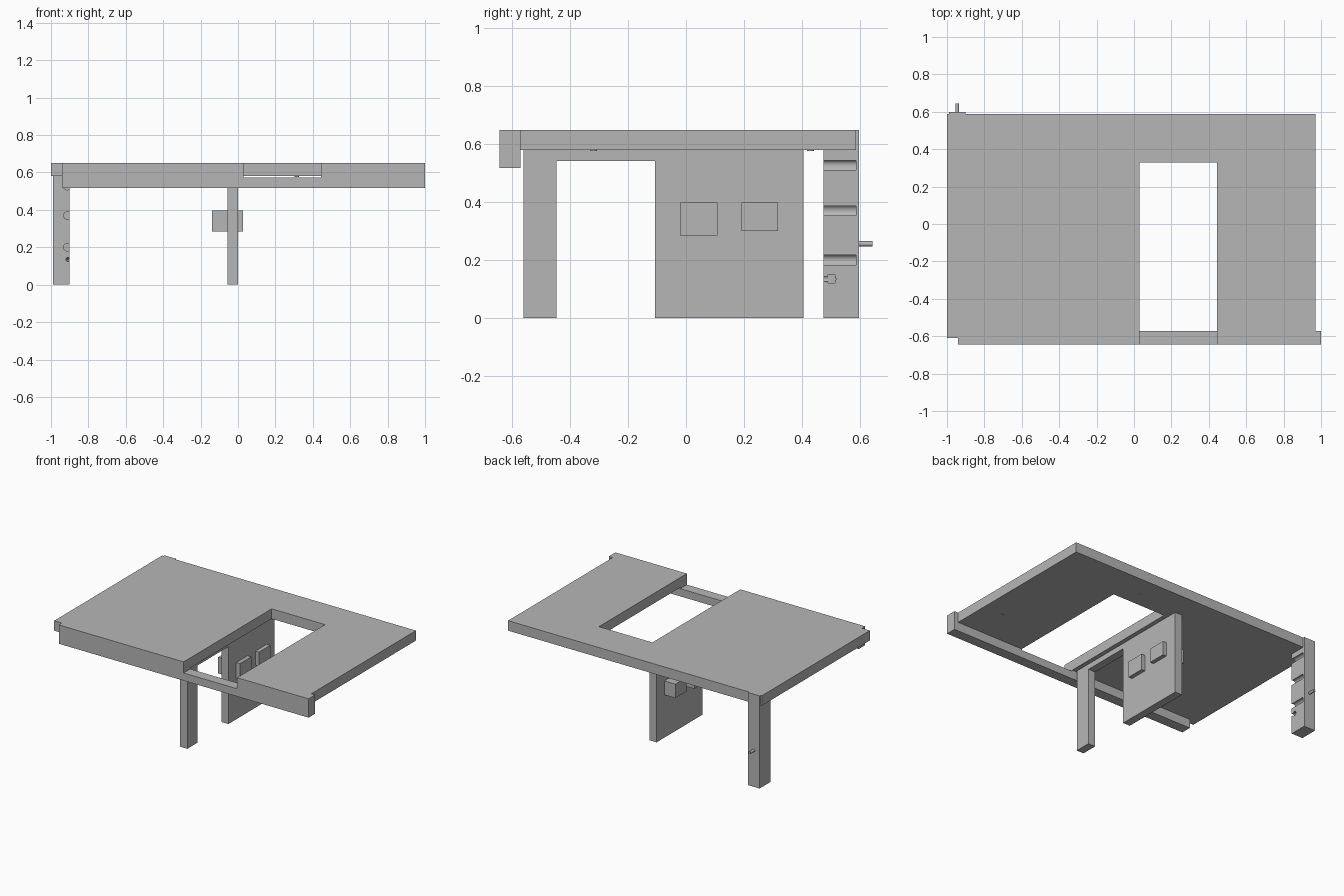
import bpy, bmesh, math
from mathutils import Vector

if "Cube" in bpy.data.objects:
    bpy.data.objects.remove(bpy.data.objects["Cube"], do_unlink=True)

grey = bpy.data.materials.new("plain grey")
grey.use_nodes = True
grey.diffuse_color = (0.47, 0.47, 0.47, 1)
grey.node_tree.nodes["Principled BSDF"].inputs["Base Color"].default_value = grey.diffuse_color


def finish(name, bm):
    bmesh.ops.recalc_face_normals(bm, faces=bm.faces[:])
    mesh = bpy.data.meshes.new(name)
    bm.to_mesh(mesh)
    bm.free()
    mesh.materials.append(grey)
    obj = bpy.data.objects.new(name, mesh)
    bpy.context.collection.objects.link(obj)
    return obj


def prism(name, outline, axis, start, end):
    """Extrude a flat outline along an axis; outline holds the other two coordinates in order."""
    bm = bmesh.new()
    verts = []
    for point in outline:
        co = list(point)
        co.insert(axis, start)
        verts.append(bm.verts.new(co))
    face = bm.faces.new(verts)
    geom = bmesh.ops.extrude_face_region(bm, geom=[face])["geom"]
    move = Vector((0, 0, 0))
    move[axis] = end - start
    bmesh.ops.translate(bm, vec=move, verts=[g for g in geom if isinstance(g, bmesh.types.BMVert)])
    return finish(name, bm)


def box(name, x0, x1, y0, y1, z0, z1):
    return prism(name, [(x0, y0), (x1, y0), (x1, y1), (x0, y1)], 2, z0, z1)


def rod(name, x, z, y0, y1, r0, r1, sides=32):
    """Round rod or cone lying along y."""
    bm = bmesh.new()
    bmesh.ops.create_cone(bm, cap_ends=True, segments=sides, radius1=r0, radius2=r1, depth=y1 - y0)
    obj = finish(name, bm)
    obj.rotation_euler.x = -math.pi / 2
    obj.location = (x, (y0 + y1) / 2, z)
    return obj


def cut(target, cutter):
    cutter.hide_render = True
    cutter.hide_viewport = True
    mod = target.modifiers.new("cut", "BOOLEAN")
    mod.operation = "DIFFERENCE"
    mod.solver = "EXACT"
    mod.object = cutter


# Roof slab, with a stairwell opening to the front and a small corner tab
prism("roof_slab", [(-1, -0.61), (-0.94, -0.61), (-0.94, -0.572), (0.03, -0.572),
                    (0.03, 0.33), (0.445, 0.33), (0.445, -0.572), (0.97, -0.572),
                    (0.97, 0.588), (-1, 0.588)], 2, 0.58, 0.65)

# Front beam, lowered across the opening
prism("front_beam", [(-0.94, 0.518), (1, 0.518), (1, 0.65), (0.445, 0.65),
                     (0.445, 0.572), (0.03, 0.572), (0.03, 0.65), (-0.94, 0.65)],
      1, -0.645, -0.572)

# Middle wall with a doorway
prism("middle_wall", [(-0.562, 0), (-0.447, 0), (-0.447, 0.542), (-0.107, 0.542),
                      (-0.107, 0), (0.405, 0), (0.405, 0.58), (-0.562, 0.58)],
      0, -0.055, 0)

# Blocks passing through the wall
box("front_wall_block", -0.14, 0.028, -0.02, 0.108, 0.285, 0.398)
box("back_wall_block", -0.14, 0.028, 0.192, 0.318, 0.3, 0.398)

# Back corner post with round grooves
post = box("corner_post", -0.99, -0.902, 0.475, 0.598, 0, 0.65)
for i, z in enumerate((0.2, 0.37, 0.527)):
    cut(post, rod(f"groove_cutter_{i}", -0.913, z, 0.44, 0.588, 0.02, 0.02))

# Small drilled pocket with a square recess near the foot of the post
cut(post, rod("drill_cutter", -0.909, 0.135, 0.44, 0.512, 0.011, 0.011, 16))
cut(post, rod("drill_tip_cutter", -0.909, 0.135, 0.511, 0.53, 0.011, 0.001, 16))
cut(post, box("square_recess_cutter", -0.921, -0.88, 0.49, 0.514, 0.12, 0.15))

# Pin on the back of the post
pin = rod("post_pin", -0.945, 0.256, 0.59, 0.645, 0.009, 0.009, 24)
for poly in pin.data.polygons:
    poly.use_smooth = len(poly.vertices) == 4

# Small round fittings under the roof
for side, x, y in (("back", 0.315, 0.43), ("front", 0.82, -0.32)):
    fitting = rod(f"{side}_ceiling_fitting", x, 0.579, y - 0.002, y + 0.002, 0.012, 0.012, 16)
    fitting.rotation_euler.x = 0
